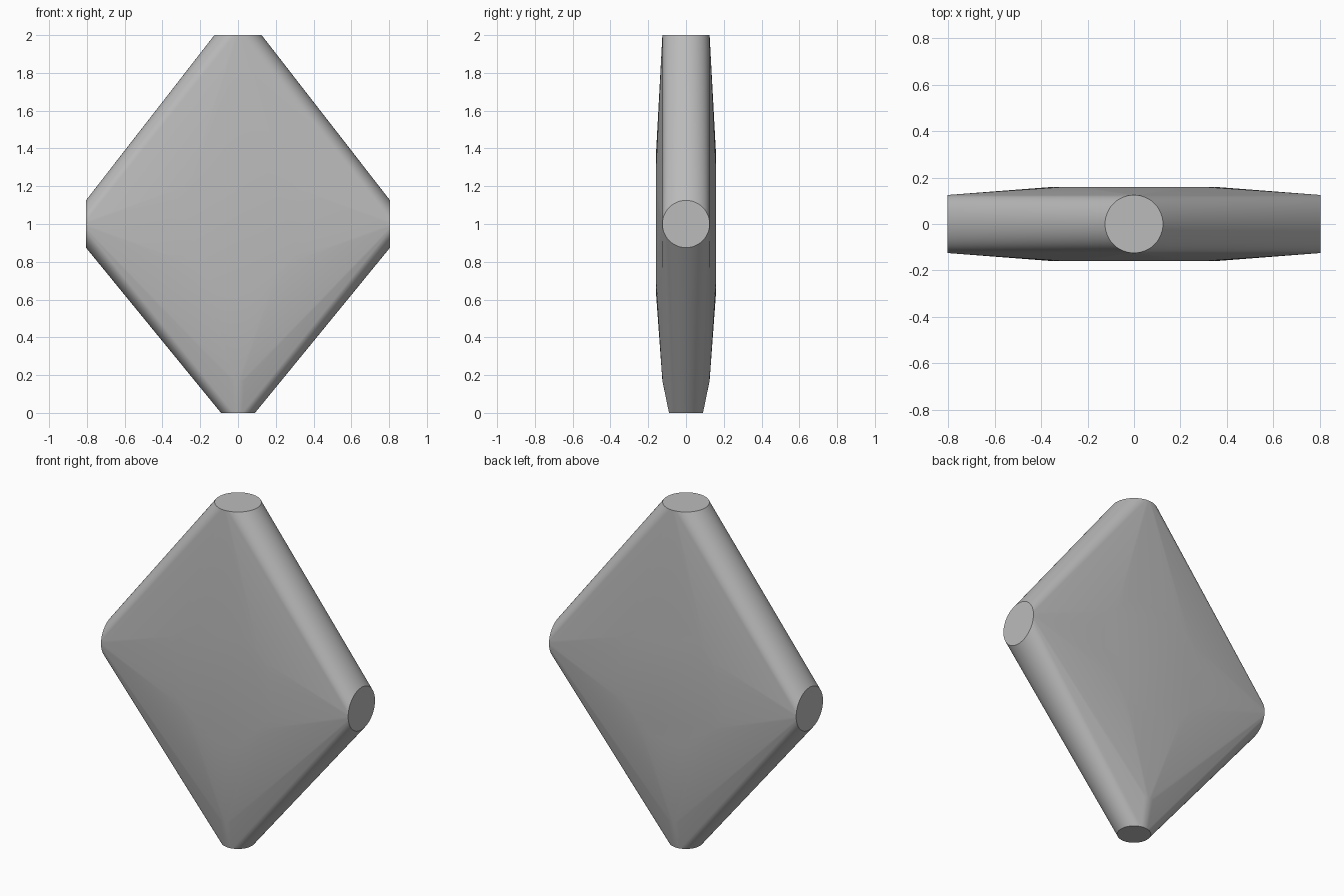
import bpy, bmesh, math
from mathutils import Matrix, Vector

if "Cube" in bpy.data.objects:
    bpy.data.objects.remove(bpy.data.objects["Cube"])

grey = bpy.data.materials.new("plain grey")
grey.use_nodes = True
colour = (0.5, 0.5, 0.5, 1)
grey.diffuse_color = colour
grey.node_tree.nodes["Principled BSDF"].inputs["Base Color"].default_value = colour

bm = bmesh.new()


def ring(centre, radius, axis, segments=48):
    """Circle of points facing along an axis."""
    turn = Vector(axis).to_track_quat("Z", "Y").to_matrix().to_4x4()
    bmesh.ops.create_circle(bm, segments=segments, radius=radius,
                            matrix=Matrix.Translation(centre) @ turn)


# Round ends: top, tapered foot and both sides
ring((0, 0, 2), 0.125, (0, 0, 1))
ring((0, 0, 0.17), 0.125, (0, 0, 1))
ring((0, 0, 0), 0.09, (0, 0, 1))
for side in (-1, 1):
    ring((side * 0.805, 0, 1), 0.125, (1, 0, 0))
    # Raised round middle on the front and back
    ring((0, side * 0.16, 1), 0.35, (0, 1, 0), 32)

# Skin stretched over all the rings
hull = bmesh.ops.convex_hull(bm, input=bm.verts[:])
loose = [v for v in bm.verts if not v.link_faces]
bmesh.ops.delete(bm, geom=loose, context="VERTS")
wires = [e for e in bm.edges if not e.link_faces]
bmesh.ops.delete(bm, geom=wires, context="EDGES")
bmesh.ops.dissolve_limit(bm, angle_limit=math.radians(0.1),
                         verts=bm.verts[:], edges=bm.edges[:])
bmesh.ops.recalc_face_normals(bm, faces=bm.faces[:])

mesh = bpy.data.meshes.new("diamond_body")
bm.to_mesh(mesh)
bm.free()
mesh.materials.append(grey)
body = bpy.data.objects.new("diamond_body", mesh)
bpy.context.collection.objects.link(body)
bpy.context.view_layer.objects.active = body
body.select_set(True)
bpy.ops.object.shade_smooth_by_angle(angle=math.radians(30))
